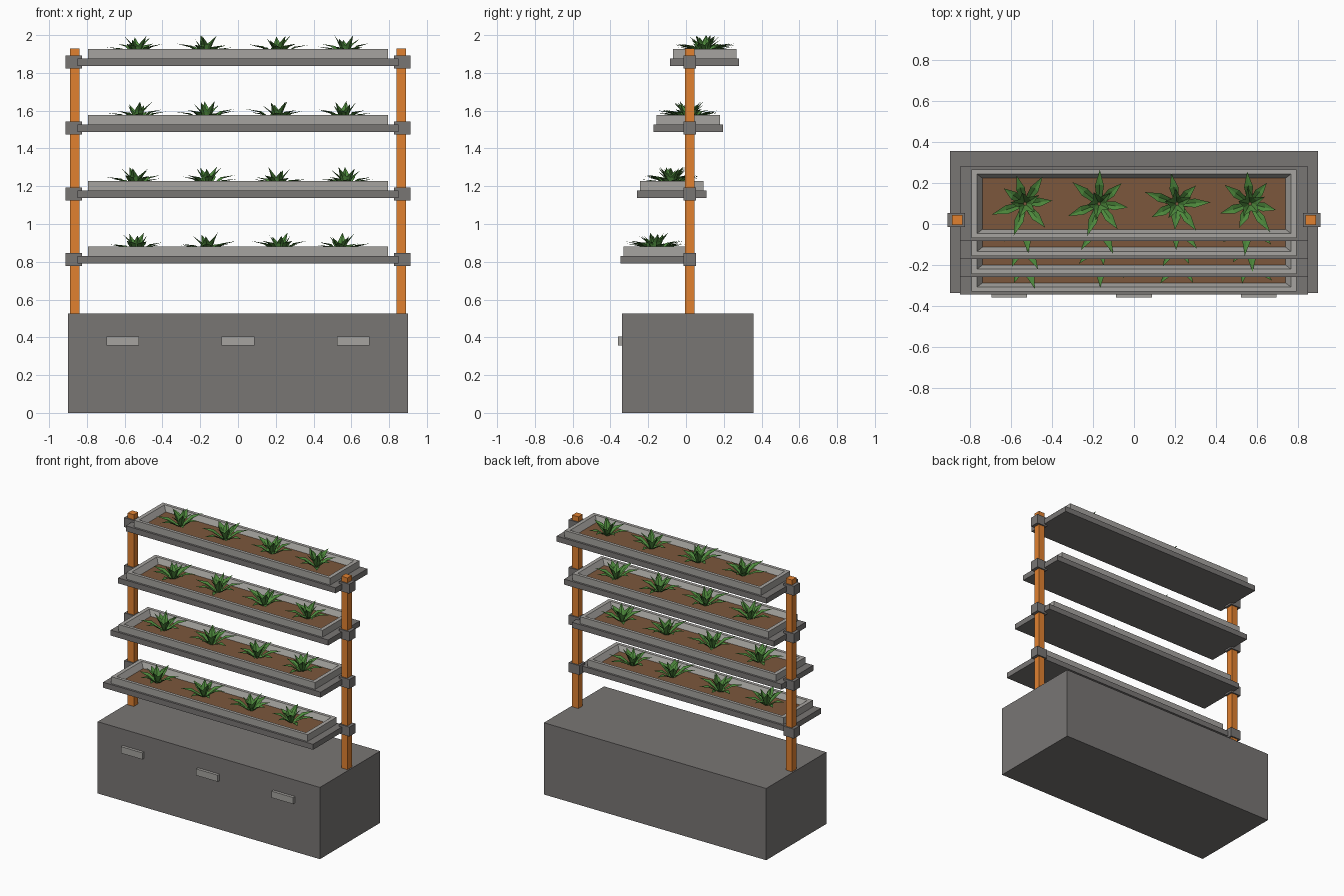
import bpy, bmesh, math, random
from mathutils import Vector

if "Cube" in bpy.data.objects:
    bpy.data.objects.remove(bpy.data.objects["Cube"])

random.seed(4)

def material(name, color):
    m = bpy.data.materials.new(name)
    m.diffuse_color = (*color, 1)
    m.use_nodes = True
    m.node_tree.nodes["Principled BSDF"].inputs["Base Color"].default_value = m.diffuse_color
    return m

ORANGE = material("orange_wood", (0.75, 0.22, 0.03))
SOIL = material("soil_brown", (0.2, 0.095, 0.045))
GREEN = material("leaf_green", (0.075, 0.25, 0.045))
DARK = material("dark_grey", (0.19, 0.18, 0.175))
LIGHT = material("light_grey", (0.38, 0.37, 0.35))

def finish(name, bm, mat):
    me = bpy.data.meshes.new(name)
    bm.to_mesh(me)
    bm.free()
    me.materials.append(mat)
    ob = bpy.data.objects.new(name, me)
    bpy.context.collection.objects.link(ob)
    return ob

def loft_rects(name, rects, cx, cy, mat):
    """Closed solid through stacked rectangles (half x, half y, z)."""
    bm = bmesh.new()
    loops = [[bm.verts.new((cx + sx * hx, cy + sy * hy, z))
              for sx, sy in ((-1, -1), (1, -1), (1, 1), (-1, 1))] for hx, hy, z in rects]
    for a, b in zip(loops, loops[1:]):
        for i in range(4):
            j = (i + 1) % 4
            bm.faces.new((a[i], a[j], b[j], b[i]))
    bm.faces.new(loops[0][::-1])
    bm.faces.new(loops[-1])
    return finish(name, bm, mat)

def box(name, x0, x1, y0, y1, z0, z1, mat):
    hx, hy = (x1 - x0) / 2, (y1 - y0) / 2
    return loft_rects(name, [(hx, hy, z0), (hx, hy, z1)], (x0 + x1) / 2, (y0 + y1) / 2, mat)

def leaf(bm, origin, angle, profile):
    """Folded leaf; profile rows are (radius, height, half width), last row is the tip."""
    out = Vector((math.cos(angle), math.sin(angle), 0))
    side = Vector((-out.y, out.x, 0))
    rows = []
    for r, h, w in profile[:-1]:
        mid = origin + out * r + Vector((0, 0, h))
        edge = Vector((0, 0, w * 0.25)) - out * w * 0.25
        rows.append([bm.verts.new(p) for p in (mid - side * w + edge, mid, mid + side * w + edge)])
    r, h, _ = profile[-1]
    tip = bm.verts.new(origin + out * r + Vector((0, 0, h)))
    for a, b in zip(rows, rows[1:]):
        for i in (0, 1):
            bm.faces.new((a[i], b[i], b[i + 1], a[i + 1]))
    for i in (0, 1):
        bm.faces.new((rows[-1][i], tip, rows[-1][i + 1]))

def plant(name, x, y, z):
    bm = bmesh.new()
    origin = Vector((x, y, z))
    turn = random.uniform(0, math.tau)
    # spreading outer leaves
    for i in range(7):
        s = random.uniform(0.85, 1.15)
        h = random.uniform(0.045, 0.07)
        leaf(bm, origin, turn + i * math.tau / 7 + random.uniform(-0.15, 0.15),
             [(0.015, 0, 0.011), (0.085 * s, h * 0.75, 0.022), (0.15 * s, h, 0)])
    # upright inner leaves
    for i in range(5):
        h = 0.112 if i == 0 else random.uniform(0.085, 0.11)
        leaf(bm, origin, turn + 0.4 + i * math.tau / 5,
             [(0.008, 0, 0.011), (0.034, h * 0.55, 0.02), (random.uniform(0.055, 0.085), h, 0)])
    finish(name, bm, GREEN)

# base cabinet and drawer pulls
box("base_cabinet", -0.9, 0.9, -0.338, 0.358, 0, 0.525, DARK)
for i, x in enumerate((-0.61, 0, 0.61)):
    box(f"drawer_pull_{i + 1}", x - 0.087, x + 0.087, -0.359, -0.336, 0.357, 0.405, LIGHT)

# posts
POST_Y = 0.02
for side, sx in (("left", -1), ("right", 1)):
    x = sx * 0.865
    box(f"{side}_post", x - 0.025, x + 0.025, POST_Y - 0.025, POST_Y + 0.025, 0.52, 1.928, ORANGE)

# tiers, each stepped up and back
for t in range(4):
    z = 0.79 + t * 0.3485
    y = -0.163 + t * 0.0873
    box(f"shelf_{t + 1}", -0.85, 0.85, y - 0.183, y + 0.183, z, z + 0.04, DARK)
    loft_rects(f"tray_{t + 1}", [(0.795, 0.168, z + 0.04), (0.795, 0.168, z + 0.09),
                                 (0.767, 0.145, z + 0.09), (0.738, 0.122, z + 0.046)], 0, y, LIGHT)
    box(f"soil_{t + 1}", -0.741, 0.741, y - 0.125, y + 0.125, z + 0.042, z + 0.052, SOIL)
    for side, sx in (("left", -1), ("right", 1)):
        x = sx * 0.869
        box(f"{side}_clamp_{t + 1}", x - 0.043, x + 0.043, POST_Y - 0.034, POST_Y + 0.034,
            z - 0.013, z + 0.056, DARK)
    for i, x in enumerate((-0.53, -0.175, 0.21, 0.56)):
        plant(f"plant_{t + 1}_{i + 1}", x + random.uniform(-0.015, 0.015), y, z + 0.052)
